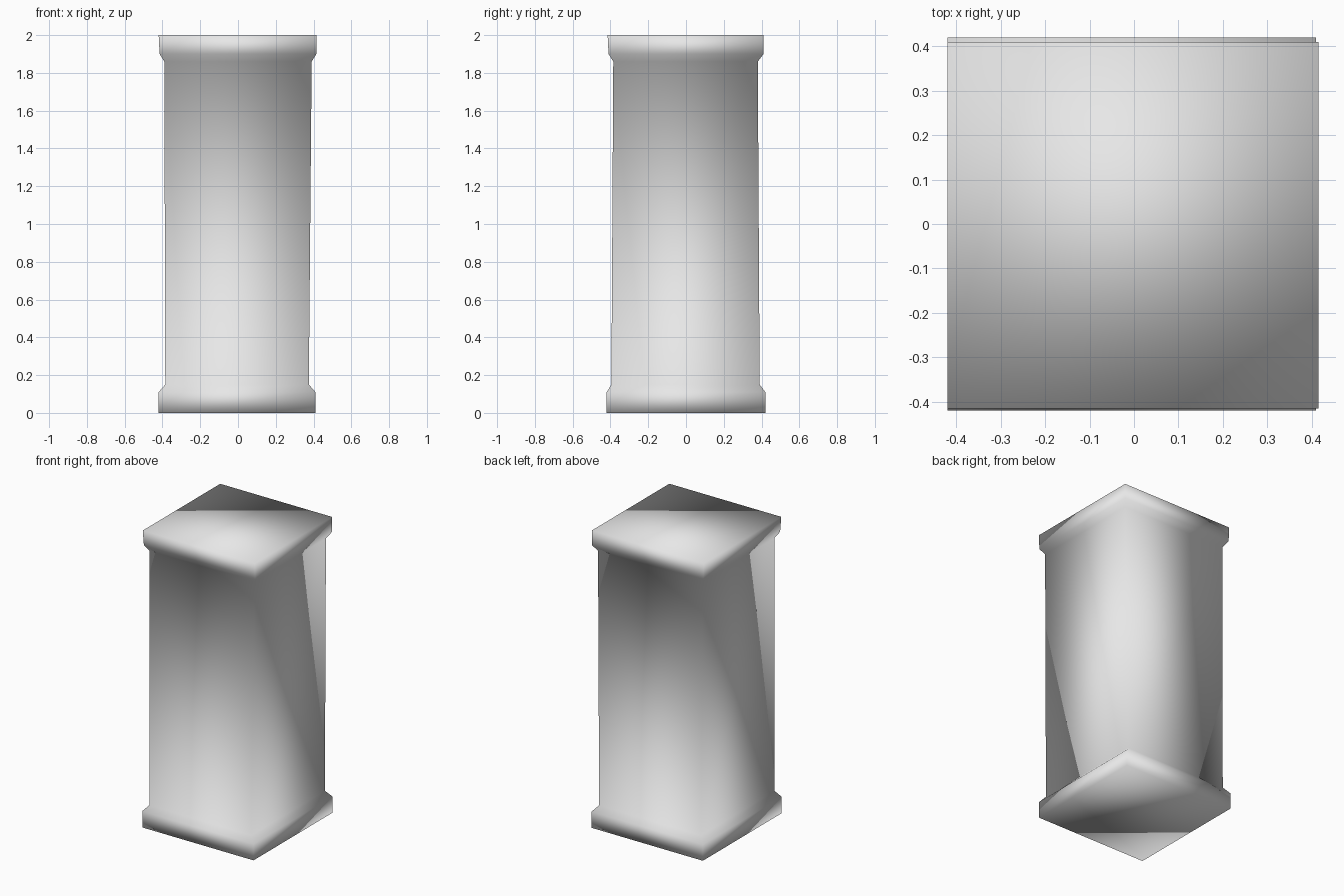
import bpy
import bmesh

cube = bpy.data.objects.get("Cube")
if cube:
    bpy.data.objects.remove(cube, do_unlink=True)

# Plain stone colour
stone = bpy.data.materials.new("grey_stone")
stone.use_nodes = True
colour = (0.8, 0.8, 0.8, 1.0)
stone.diffuse_color = colour
stone.node_tree.nodes["Principled BSDF"].inputs["Base Color"].default_value = colour

# Cross-sections from base to top: height, left/right x, front/back y
sections = [
    (0.00, -0.42, 0.41, -0.42, 0.42),
    (0.11, -0.42, 0.41, -0.42, 0.42),
    (0.15, -0.385, 0.375, -0.395, 0.39),
    (1.86, -0.39, 0.39, -0.385, 0.38),
    (1.90, -0.415, 0.415, -0.41, 0.41),
    (2.00, -0.42, 0.415, -0.415, 0.41),
]

# Square pillar, lofted through the sections
bm = bmesh.new()
rings = []
for z, x0, x1, y0, y1 in sections:
    corners = [(x0, y0), (x1, y0), (x1, y1), (x0, y1)]
    rings.append([bm.verts.new((x, y, z)) for x, y in corners])
for low, high in zip(rings, rings[1:]):
    for i in range(4):
        j = (i + 1) % 4
        bm.faces.new((low[i], low[j], high[j], high[i]))
bm.faces.new(reversed(rings[0]))
bm.faces.new(rings[-1])

# Soft shading runs over every edge
for face in bm.faces:
    face.smooth = True
bmesh.ops.recalc_face_normals(bm, faces=bm.faces)
mesh = bpy.data.meshes.new("square_pillar")
bm.to_mesh(mesh)
bm.free()
mesh.materials.append(stone)
pillar = bpy.data.objects.new("square_pillar", mesh)
bpy.context.collection.objects.link(pillar)
